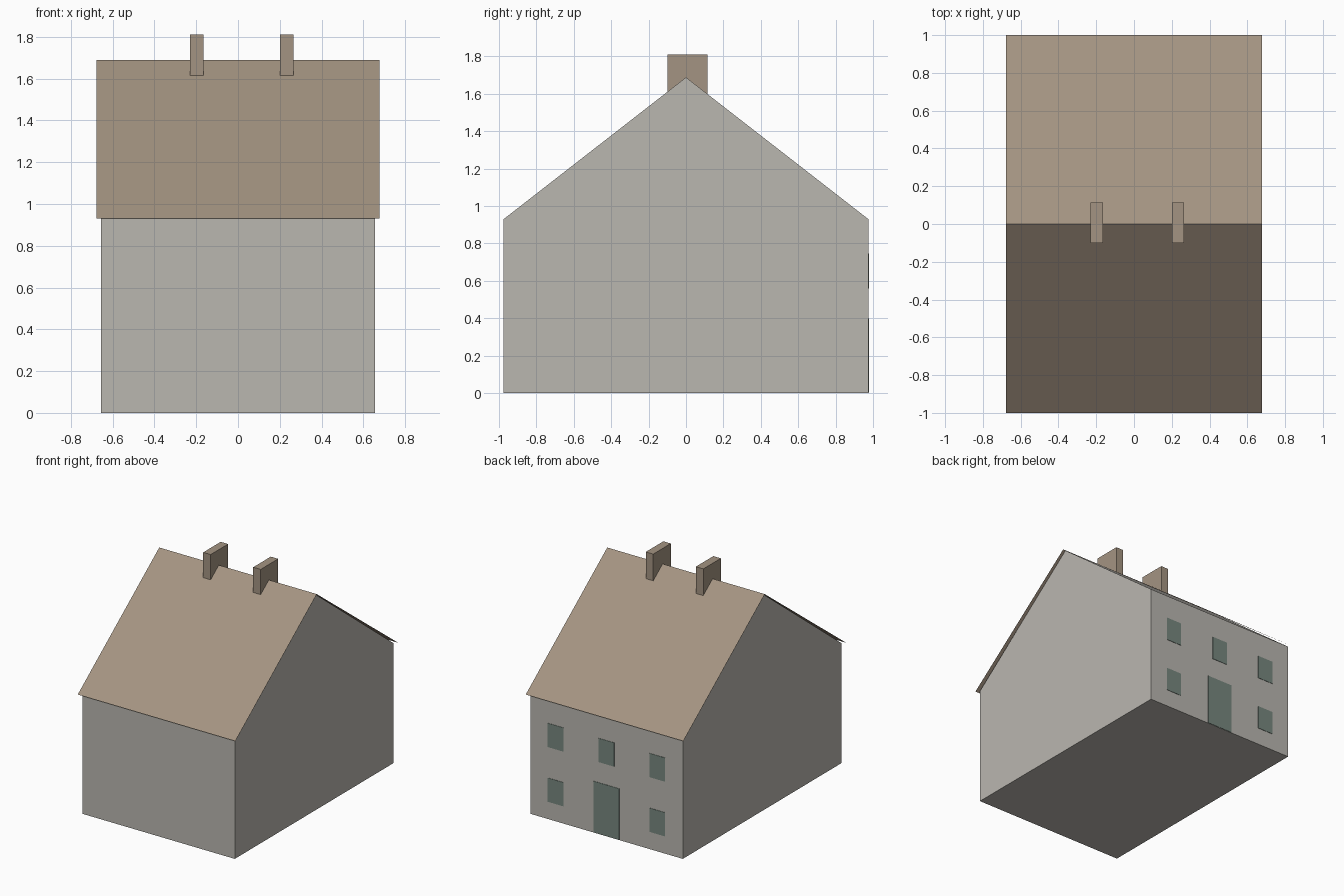
import bpy
import bmesh

cube = bpy.data.objects.get("Cube")
if cube:
    bpy.data.objects.remove(cube, do_unlink=True)


def make_material(name, rgb):
    """Flat material from 0-255 display values, stored as linear."""
    linear = [(((c / 255) + 0.055) / 1.055) ** 2.4 for c in rgb] + [1.0]
    mat = bpy.data.materials.new(name)
    mat.use_nodes = True
    mat.diffuse_color = linear
    mat.node_tree.nodes["Principled BSDF"].inputs["Base Color"].default_value = linear
    return mat


def finish(name, bm, mat):
    mesh = bpy.data.meshes.new(name)
    bm.to_mesh(mesh)
    bm.free()
    mesh.materials.append(mat)
    obj = bpy.data.objects.new(name, mesh)
    bpy.context.collection.objects.link(obj)
    return obj


def box(name, lo, hi, mat):
    bm = bmesh.new()
    for v in bmesh.ops.create_cube(bm, size=1)["verts"]:
        v.co = [a + (b - a) * (c + 0.5) for a, b, c in zip(lo, hi, v.co)]
    return finish(name, bm, mat)


stone = make_material("pale grey wall", (186, 183, 176))
tile = make_material("tan roof", (164, 148, 130))
green = make_material("grey green openings", (119, 136, 127))

EAVE, RIDGE = 0.93, 1.69
WALL_X, WALL_Y = 0.655, 0.975
ROOF_X, ROOF_Y = 0.677, 1.0

# House body: gable profile extruded along x
bm = bmesh.new()
profile = [(-WALL_Y, 0), (WALL_Y, 0), (WALL_Y, EAVE), (0, RIDGE - 0.002), (-WALL_Y, EAVE)]
gable = bm.faces.new([bm.verts.new((-WALL_X, y, z)) for y, z in profile])
side = bmesh.ops.extrude_face_region(bm, geom=[gable])["geom"]
for v in side:
    if isinstance(v, bmesh.types.BMVert):
        v.co.x = WALL_X
bmesh.ops.recalc_face_normals(bm, faces=bm.faces)
finish("house_walls", bm, stone)

# Roof: a thin folded sheet overhanging the walls
bm = bmesh.new()
rows = [[bm.verts.new((x, y, z)) for x in (-ROOF_X, ROOF_X)]
        for y, z in ((-ROOF_Y, EAVE), (0, RIDGE), (ROOF_Y, EAVE))]
for a, b in zip(rows, rows[1:]):
    bm.faces.new((a[0], a[1], b[1], b[0]))
finish("roof", bm, tile)

# Chimneys straddling the ridge
for name, x in (("right_chimney", -0.197), ("left_chimney", 0.233)):
    box(name, (x - 0.032, -0.1, 1.59), (x + 0.032, 0.115, 1.81), tile)


# Door and windows on the back wall
def opening(name, x, half_width, z0, z1):
    box(name, (x - half_width, WALL_Y - 0.001, z0),
        (x + half_width, WALL_Y + 0.003, z1), green)


opening("back_door", 0, 0.11, 0.002, 0.4)
for side_name, x in (("left", 0.437), ("middle", 0), ("right", -0.437)):
    opening(f"upper_{side_name}_window", x, 0.067, 0.56, 0.745)
    if x:
        opening(f"lower_{side_name}_window", x, 0.067, 0.135, 0.32)
